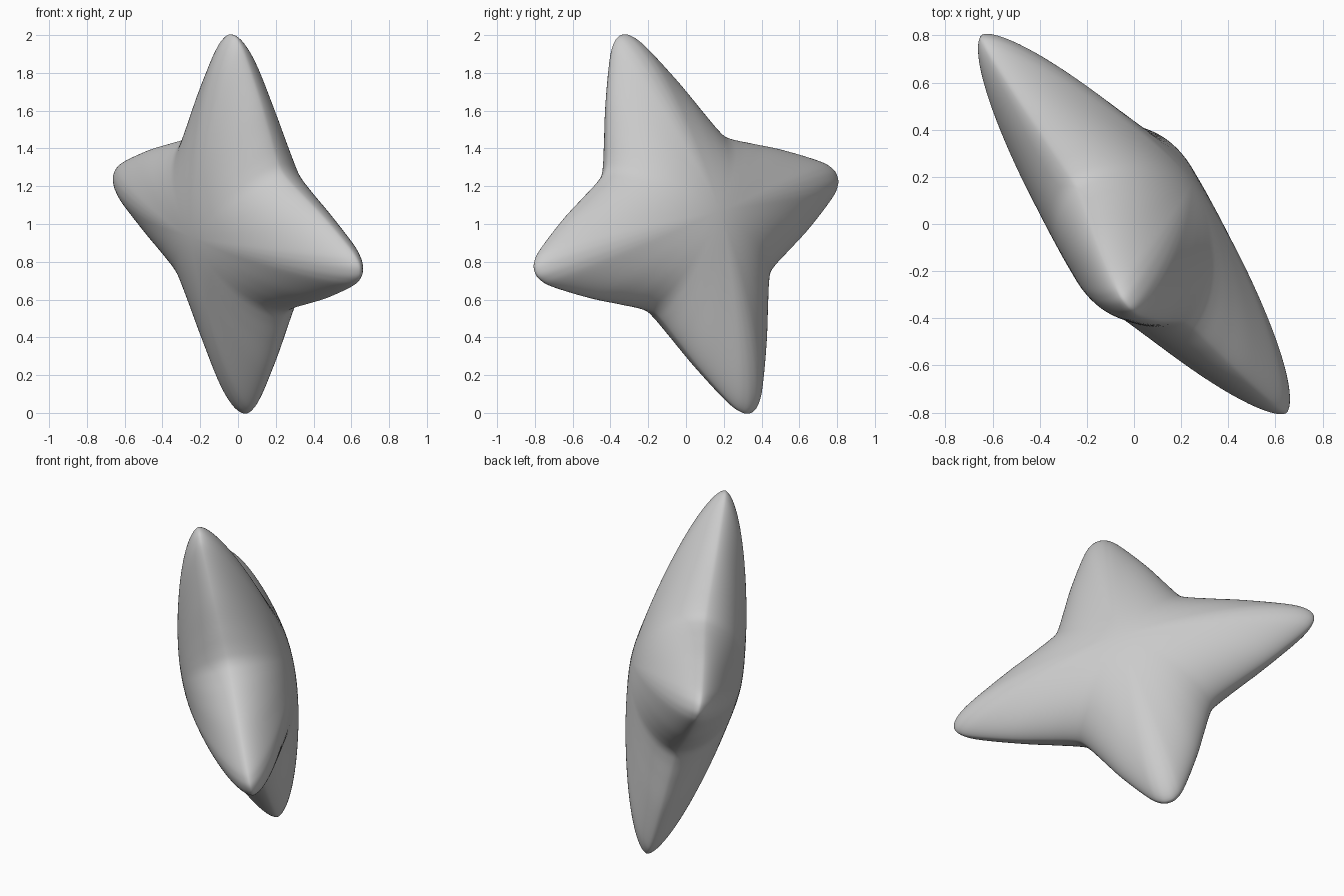
import bpy, bmesh
from math import sin, pi
from mathutils import Vector, Matrix

if "Cube" in bpy.data.objects:
    bpy.data.objects.remove(bpy.data.objects["Cube"])

HALF_THICK = 0.315
CORE = 0.6        # the rings turn into circles of this scale near the centre
RINGS = 28
STEPS = 6

# Half of one arm's outline, from tip to valley (along the arm, across the arm)
half = [Vector(p) for p in ((1.058, 0), (1.04, 0.05), (0.97, 0.108), (0.76, 0.222),
                            (0.58, 0.302), (0.46, 0.355), (0.396, 0.396))]


def smooth_curve(pts, before, after):
    """Catmull-Rom samples through pts, with the last point left off."""
    p = [before] + pts + [after]
    out = []
    for i in range(1, len(p) - 2):
        a, b, c, d = p[i - 1:i + 3]
        for k in range(STEPS):
            t = k / STEPS
            out.append(0.5 * (2 * b + (c - a) * t + (2 * a - 5 * b + 4 * c - d) * t * t
                              + (3 * b - a - 3 * c + d) * t ** 3))
    return out


# Mirror the half arm across the valley diagonal, then turn it four times
eighth = smooth_curve(half, Vector((half[1].x, -half[1].y)), half[-2].yx)
quarter = eighth + [half[-1]] + [p.yx for p in reversed(eighth[1:])]
outline = []
for turn in range(4):
    outline += [Matrix.Rotation(turn * pi / 2, 2) @ p for p in quarter]

# Puffed star: rings shrink and become round towards the centre, both faces swell
bm = bmesh.new()
n = len(outline)
rim = [bm.verts.new((p.x, p.y, 0)) for p in outline]
for side in (1, -1):
    outer = rim
    for r in range(RINGS - 1, 0, -1):
        t = sin(r / RINGS * pi / 2)
        z = side * HALF_THICK * (1 - t * t) ** 0.62
        w = t ** 1.3
        ring = [t * (p * w + p.normalized() * CORE * (1 - w)) for p in outline]
        inner = [bm.verts.new((q.x, q.y, z)) for q in ring]
        for i in range(n):
            j = (i + 1) % n
            bm.faces.new((outer[i], outer[j], inner[j], inner[i]))
        outer = inner
    centre = bm.verts.new((0, 0, side * HALF_THICK))
    for i in range(n):
        bm.faces.new((outer[i], outer[(i + 1) % n], centre))
bmesh.ops.recalc_face_normals(bm, faces=bm.faces)

# Tilt the star so it balances on one tip
arm_up = Vector((-0.03, -0.34, 1.0)).normalized()
arm_side = Vector((0.65, -0.8, -0.25))
arm_side = (arm_side - arm_up * arm_side.dot(arm_up)).normalized()
tilt = Matrix((arm_up, arm_side, arm_up.cross(arm_side))).transposed().to_4x4()
bm.transform(Matrix.Translation((0, 0, 1)) @ tilt)

mesh = bpy.data.meshes.new("puffed_star")
bm.to_mesh(mesh)
bm.free()
mesh.polygons.foreach_set("use_smooth", [True] * len(mesh.polygons))
star = bpy.data.objects.new("puffed_star", mesh)
bpy.context.collection.objects.link(star)
